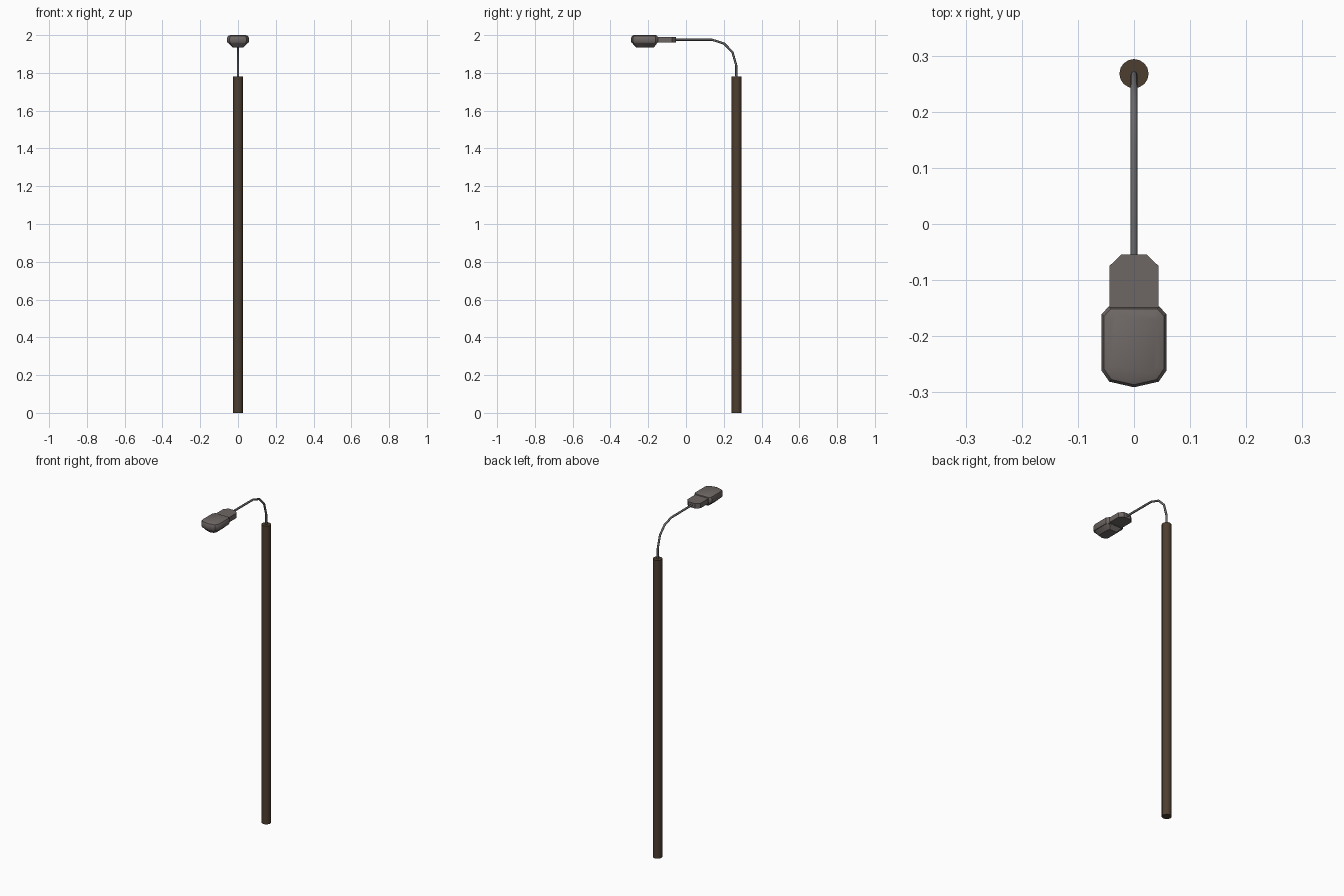
import bpy, bmesh, math
from mathutils import Vector

if "Cube" in bpy.data.objects:
    bpy.data.objects.remove(bpy.data.objects["Cube"])


def material(name, rgb):
    m = bpy.data.materials.new(name)
    m.diffuse_color = (*rgb, 1)
    m.use_nodes = True
    m.node_tree.nodes["Principled BSDF"].inputs["Base Color"].default_value = m.diffuse_color
    return m


WOOD = material("brown_wood", (0.075, 0.049, 0.029))
STEEL = material("grey_steel", (0.145, 0.14, 0.14))
HOUSING = material("warm_grey_housing", (0.155, 0.135, 0.128))


def loft(name, rings, mat, smooth=None):
    """Skin equal-length closed rings and cap both ends."""
    bm = bmesh.new()
    loops = [[bm.verts.new(p) for p in r] for r in rings]
    n = len(loops[0])
    for a, b in zip(loops, loops[1:]):
        for i in range(n):
            j = (i + 1) % n
            bm.faces.new((a[i], a[j], b[j], b[i]))
    bm.faces.new(loops[0][::-1])
    bm.faces.new(loops[-1])
    bmesh.ops.recalc_face_normals(bm, faces=bm.faces)
    me = bpy.data.meshes.new(name)
    bm.to_mesh(me)
    bm.free()
    me.materials.append(mat)
    ob = bpy.data.objects.new(name, me)
    bpy.context.collection.objects.link(ob)
    if smooth:
        bpy.ops.object.select_all(action='DESELECT')
        ob.select_set(True)
        bpy.context.view_layer.objects.active = ob
        bpy.ops.object.shade_smooth_by_angle(angle=math.radians(smooth))
    return ob


def mirrored(half):
    """Complete a right-hand outline; points on x = 0 are shared."""
    return half + [(-x, y) for x, y in reversed(half) if x > 0]


def circle(r, n):
    return [(r * math.cos(2 * math.pi * i / n), r * math.sin(2 * math.pi * i / n)) for i in range(n)]


# Wooden pole
POLE_Y = 0.268
loft("pole", [[(x, y + POLE_Y, z) for x, y in circle(0.026, 16)] for z in (0, 1.78)], WOOD, 40)

# Bent steel arm: circles swept along a path in the y-z plane
path = [Vector(p) for p in ((0.267, 1.76), (0.266, 1.84), (0.246, 1.91), (0.202, 1.955),
                            (0.14, 1.975), (-0.07, 1.976))]
rings = []
for i, p in enumerate(path):
    t = (path[min(i + 1, len(path) - 1)] - path[max(i - 1, 0)]).normalized()
    rings.append([(a, p.x - t.y * b, p.y + t.x * b) for a, b in circle(0.006, 8)])
loft("arm", rings, STEEL, 50)

# Neck block joining arm and lamp head
neck = mirrored([(0.044, -0.165), (0.044, -0.075), (0.022, -0.054)])
loft("neck", [[(x, y, z) for x, y in neck] for z in (1.961, 1.99)], HOUSING)

# Lamp head: outline scaled about its centre at successive heights
head = mirrored([(0.0, -0.291), (0.044, -0.281), (0.058, -0.261), (0.058, -0.161), (0.045, -0.147)])
CY = -0.215


def head_rings(levels):
    return [[(x * sx, CY + (y - CY) * sy, z) for x, y in head] for z, sx, sy in levels]


loft("lamp_housing", head_rings([(1.958, 0.93, 0.95), (1.966, 1, 1), (1.985, 1, 1),
                                 (1.995, 0.92, 0.94), (2.0, 0.72, 0.8)]), HOUSING, 35)

# Tapered lens cover beneath the head
loft("lens_cover", head_rings([(1.935, 0.5, 0.66), (1.943, 0.64, 0.76), (1.959, 0.9, 0.93)]), HOUSING, 30)
